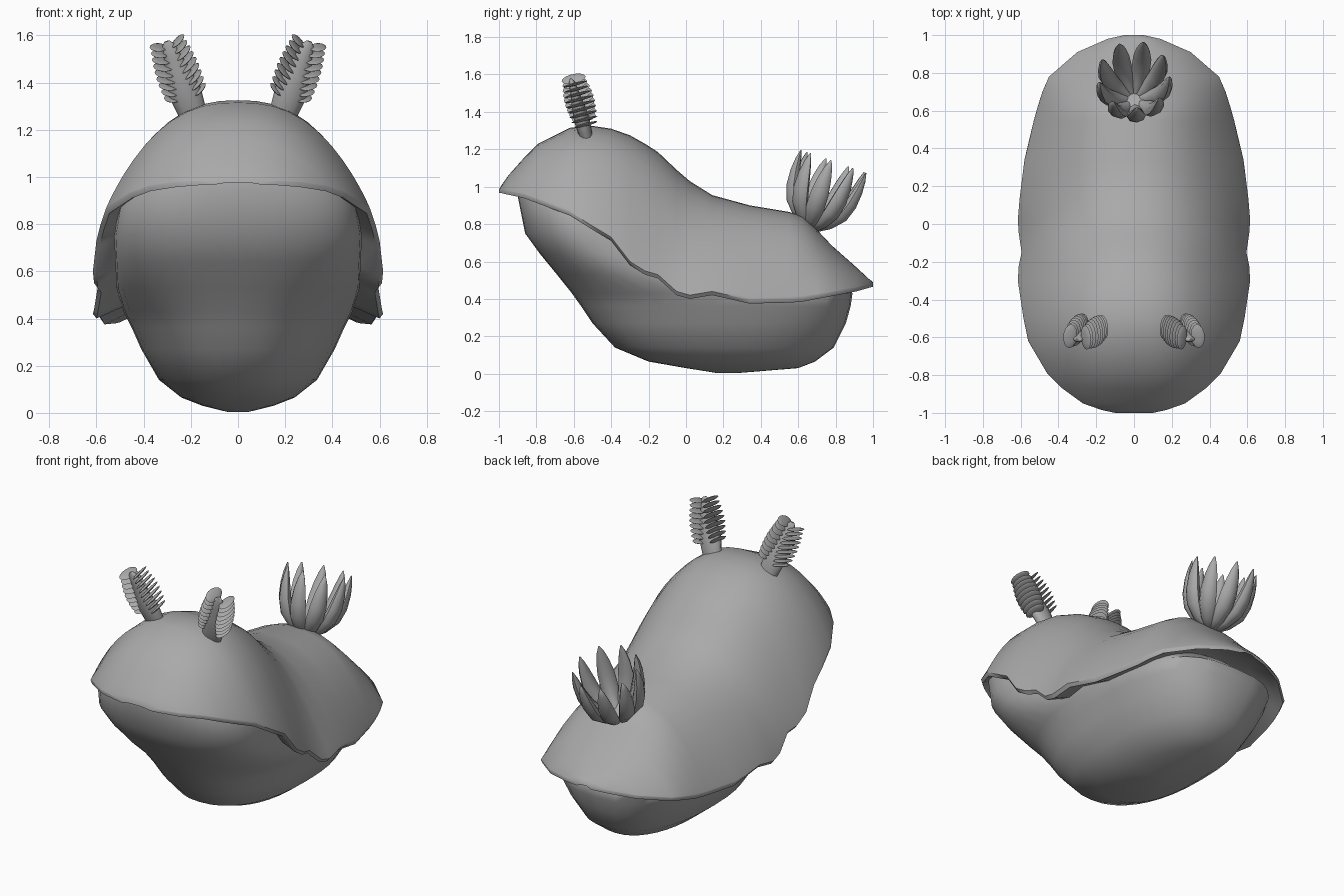
import bpy, bmesh, math
from mathutils import Vector, Matrix

if "Cube" in bpy.data.objects:
    bpy.data.objects.remove(bpy.data.objects["Cube"])

skin = bpy.data.materials.new("grey_skin")
skin.diffuse_color = (0.4, 0.4, 0.4, 1)
skin.use_nodes = True
skin.node_tree.nodes["Principled BSDF"].inputs["Base Color"].default_value = skin.diffuse_color


def add_rings(bm, rings):
    """Skin a closed solid through equal-length rings of points."""
    vs = [[bm.verts.new(p) for p in r] for r in rings]
    n = len(vs[0])
    for a, b in zip(vs, vs[1:]):
        for i in range(n):
            j = (i + 1) % n
            bm.faces.new((a[i], a[j], b[j], b[i]))
    bm.faces.new(vs[0][::-1])
    bm.faces.new(vs[-1])


def finish(bm, name, angle=55):
    bmesh.ops.recalc_face_normals(bm, faces=bm.faces[:])
    me = bpy.data.meshes.new(name)
    bm.to_mesh(me)
    bm.free()
    me.materials.append(skin)
    ob = bpy.data.objects.new(name, me)
    bpy.context.collection.objects.link(ob)
    bpy.ops.object.select_all(action='DESELECT')
    ob.select_set(True)
    bpy.context.view_layer.objects.active = ob
    bpy.ops.object.shade_smooth_by_angle(angle=math.radians(angle))
    return ob


# Mantle: arched sections (y, half width, ridge height, rim height)
STATIONS = [
    (-1.0, .10, .985, .967), (-.985, .17, 1.01, .965), (-.95, .27, 1.06, .957),
    (-.87, .38, 1.15, .94), (-.79, .46, 1.23, .91), (-.62, .56, 1.315, .845),
    (-.5, .585, 1.325, .77), (-.4, .60, 1.31, .71), (-.3, .615, 1.275, .58),
    (-.22, .61, 1.23, .53), (-.15, .595, 1.185, .51), (-.05, .61, 1.09, .42),
    (.02, .615, 1.03, .40), (.14, .605, .955, .42), (.34, .58, .90, .375),
    (.55, .53, .865, .38), (.62, .51, .845, .385), (.7, .485, .77, .40),
    (.78, .45, .685, .415), (.91, .30, .57, .44), (.98, .14, .505, .46), (1.0, .05, .49, .465)]
ARCH = 24
rings = []
for y, w, top, rim in STATIONS:
    lip = min(.02, (top - rim) * .4)
    rise = min(.12, (top - rim) * .55)
    # the arch is a little more pinched along the saddle
    power = 2.5 - .25 * math.exp(-((y - .05) / .25) ** 2)
    ring = []
    for i in range(ARCH + 1):
        u = math.sin(math.pi * (i / ARCH - .5))
        k = max(0.0, 1 - abs(u) ** power) ** .95
        ring.append(Vector((w * u, y, rim + lip + (top - rim - lip) * k)))
    # hollow underside of the skirt
    for u, h in ((.975, 0), (.82, rise * .35), (.4, rise), (-.4, rise), (-.82, rise * .35), (-.975, 0)):
        ring.append(Vector((w * u, y, rim + h)))
    rings.append(ring)
bm = bmesh.new()
add_rings(bm, rings)
finish(bm, "mantle")

# Body and foot: rounded levels (z, front y, widest y, back y, half width, back fullness)
LEVELS = [(.003, .17, .22, .27, .04, 1), (.03, 0, .3, .60, .15, .95),
          (.065, -.2, .25, .69, .24, .9), (.14, -.38, .2, .79, .335, .85),
          (.27, -.5, .18, .855, .41, .78), (.36, -.56, .16, .88, .45, .72),
          (.43, -.61, .1, .89, .485, .7), (.53, -.69, -.2, .77, .515, .8),
          (.64, -.78, -.4, .50, .52, .95), (.75, -.86, -.5, .20, .525, 1),
          (.95, -.9, -.6, -.2, .49, .95), (1.0, -.89, -.6, -.3, .42, .95)]
rings = []
for z, f, m, b, w, e in LEVELS:
    ring = []
    for i in range(36):
        c, s = math.cos(i * math.pi / 18), math.sin(i * math.pi / 18)
        k, span = (e, b - m) if s > 0 else (.86, m - f)
        x = math.copysign(abs(c) ** k, c) * w
        ring.append(Vector((x, m + math.copysign(abs(s) ** k, s) * span, z)))
    rings.append(ring)
bm = bmesh.new()
add_rings(bm, rings)
finish(bm, "body", 60)

# Horns: leaf-shaped stalk with a comb of thin plates on each side
for side, name in ((-1, "left_horn"), (1, "right_horn")):
    base = Vector((.187 * side, -.53, 1.255))
    axis = Vector((.115 * side, -.085, .32))
    length = axis.length
    axis.normalize()
    s = (Vector((1, 0, 0)) - axis * axis.x).normalized()
    f = axis.cross(s)
    bm = bmesh.new()
    rings = []
    for h, r in ((0, .058), (.15, .064), (.32, .07), (.55, .057), (.8, .037), (.95, .026), (1, .012)):
        rings.append([base + axis * h * length
                      + s * r * math.cos(a * math.pi / 6)
                      + f * r * .6 * math.sin(a * math.pi / 6) for a in range(12)])
    add_rings(bm, rings)
    for d in (-1, 1):
        for i in range(9):
            t = i / 8
            size = .8 + .2 * math.sin(math.pi * min(1, t * 1.1))
            out = (s * d + axis * .45 + f * .1).normalized()
            fwd = (f - out * f.dot(out)).normalized()
            up = out.cross(fwd).normalized()
            c = base + axis * length * (.29 + .66 * t) + s * d * (.06 - .016 * t) + f * .014
            mat = Matrix((out, fwd, up)).transposed().to_4x4()
            mat = Matrix.Translation(c) @ mat @ Matrix.Diagonal((.046 * size, .082 * size, .008, 1))
            bmesh.ops.create_uvsphere(bm, u_segments=14, v_segments=6, radius=1, matrix=mat)
    finish(bm, name, 60)

# Gill plume: circle of curved pointed petals, leaning back
PETAL = [(.015, -.025, .017), (.085, .03, .038), (.14, .10, .05), (.168, .18, .049),
         (.182, .26, .037), (.187, .32, .022), (.188, .365, .004)]
frame = Matrix.Translation((0, .67, .79)) @ Matrix.Rotation(-.34, 4, 'X')
bm = bmesh.new()
for p in range(9):
    a = 2 * math.pi * (p + .5) / 9 + math.pi / 2 + .08
    rad = Vector((math.cos(a), math.sin(a), 0))
    tan = Vector((-math.sin(a), math.cos(a), 0))
    nrm = (rad - Vector((0, 0, .4))).normalized()
    rings = []
    for r, h, w in PETAL:
        rings.append([frame @ (rad * r + Vector((0, 0, h))
                               + tan * w * math.cos(k * math.pi / 4)
                               + nrm * w * .7 * math.sin(k * math.pi / 4)) for k in range(8)])
    add_rings(bm, rings)
finish(bm, "gill_plume", 60)
